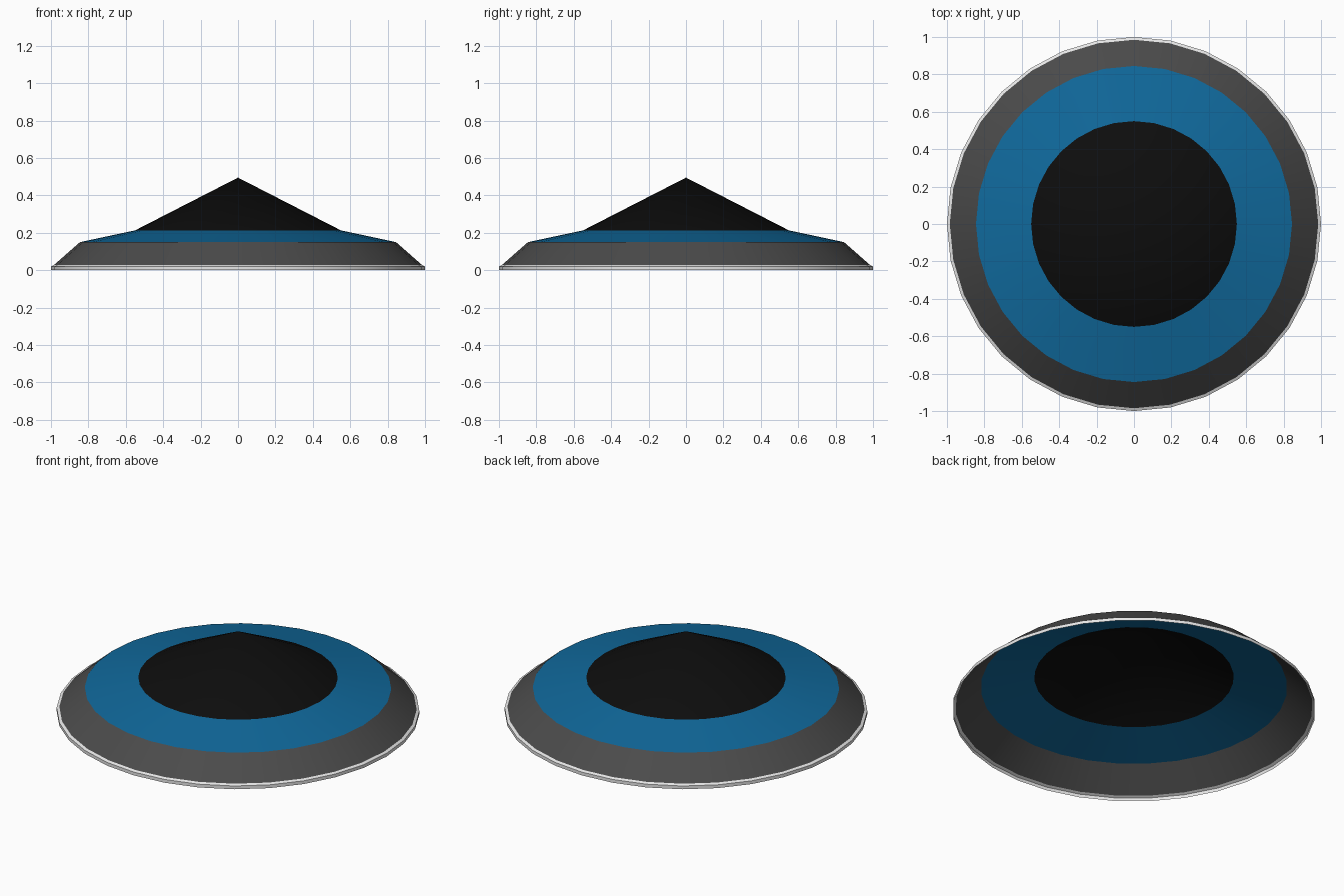
import bpy
import bmesh
from math import cos, sin, tau, radians

SEGMENTS = 32

cube = bpy.data.objects.get("Cube")
if cube:
    bpy.data.objects.remove(cube, do_unlink=True)


def make_material(name, rgb):
    mat = bpy.data.materials.new(name)
    mat.use_nodes = True
    color = (*rgb, 1.0)
    mat.diffuse_color = color
    bsdf = next(n for n in mat.node_tree.nodes if n.type == "BSDF_PRINCIPLED")
    bsdf.inputs["Base Color"].default_value = color
    bsdf.inputs["Roughness"].default_value = 0.6
    return mat


def lathe(name, profile, mat):
    """Revolve (radius, height) points, bottom to top, as an open shell."""
    bm = bmesh.new()
    rings = []
    for r, z in profile:
        if r == 0:
            rings.append([bm.verts.new((0, 0, z))] * SEGMENTS)
        else:
            angles = [tau * i / SEGMENTS for i in range(SEGMENTS)]
            rings.append([bm.verts.new((r * cos(a), r * sin(a), z)) for a in angles])
    for low, high in zip(rings, rings[1:]):
        for i in range(SEGMENTS):
            j = (i + 1) % SEGMENTS
            corners = [low[i], low[j], high[j], high[i]]
            bm.faces.new(list(dict.fromkeys(corners)))
    mesh = bpy.data.meshes.new(name)
    bm.to_mesh(mesh)
    bm.free()
    mesh.materials.append(mat)
    obj = bpy.data.objects.new(name, mesh)
    bpy.context.collection.objects.link(obj)
    bpy.ops.object.select_all(action="DESELECT")
    obj.select_set(True)
    bpy.context.view_layer.objects.active = obj
    bpy.ops.object.shade_smooth_by_angle(angle=radians(30))
    return obj


white = make_material("white", (0.8, 0.8, 0.8))
grey = make_material("dark grey", (0.07, 0.07, 0.07))
blue = make_material("blue", (0.005, 0.14, 0.33))
black = make_material("black", (0.004, 0.004, 0.004))

# Open shell: pale rim, sloping skirt, shallow band, conical cap
lathe("rim", [(1.0, 0.0), (1.0, 0.02), (0.985, 0.027)], white)
lathe("skirt", [(0.985, 0.027), (0.845, 0.15)], grey)
lathe("band", [(0.845, 0.15), (0.55, 0.213)], blue)
lathe("cone_cap", [(0.55, 0.213), (0, 0.495)], black)
